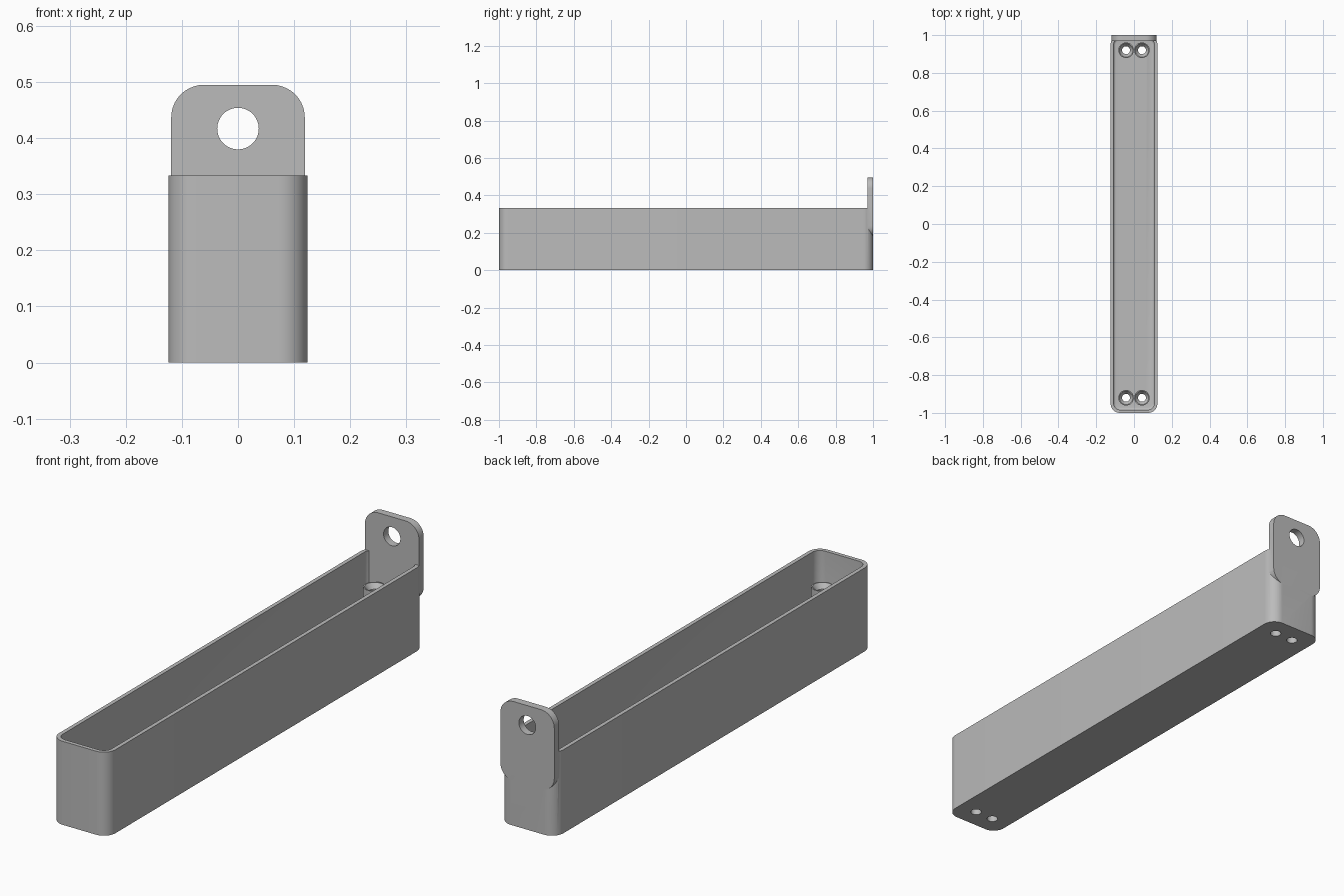
import bpy
import bmesh
from math import sin, cos, pi, radians
from mathutils import Vector

if "Cube" in bpy.data.objects:
    bpy.data.objects.remove(bpy.data.objects["Cube"], do_unlink=True)

grey = bpy.data.materials.new("plain_grey")
grey.use_nodes = True
colour = (0.5, 0.5, 0.5, 1)
grey.diffuse_color = colour
grey.node_tree.nodes["Principled BSDF"].inputs["Base Color"].default_value = colour

HALF_W, HALF_L, HEIGHT, RADIUS = 0.124, 1.0, 0.333, 0.05
WALL, FLOOR, FILLET = 0.016, 0.02, 0.012
HOLE_R, BOSS_R, BOSS_TOP = 0.021, 0.041, 0.225


def rounded_rect(hx, hy, r, steps=10):
    """Outline of a rounded rectangle, counter-clockwise."""
    pts = []
    for k, (sx, sy) in enumerate([(1, 1), (-1, 1), (-1, -1), (1, -1)]):
        for i in range(steps + 1):
            a = (k + i / steps) * pi / 2
            pts.append((sx * (hx - r) + r * cos(a), sy * (hy - r) + r * sin(a)))
    return pts


def circle(r, n=40):
    return [(r * cos(2 * pi * i / n), r * sin(2 * pi * i / n)) for i in range(n)]


def skin(name, rings, caps=True):
    """Bridge successive rings of points; cap the ends or close the loop."""
    bm = bmesh.new()
    loops = [[bm.verts.new(p) for p in ring] for ring in rings]
    pairs = list(zip(loops, loops[1:]))
    if caps:
        bm.faces.new(loops[0])
        bm.faces.new(loops[-1])
    else:
        pairs.append((loops[-1], loops[0]))
    for a, b in pairs:
        for i in range(len(a)):
            j = (i + 1) % len(a)
            bm.faces.new((a[i], a[j], b[j], b[i]))
    bmesh.ops.recalc_face_normals(bm, faces=bm.faces)
    mesh = bpy.data.meshes.new(name)
    bm.to_mesh(mesh)
    bm.free()
    mesh.materials.append(grey)
    obj = bpy.data.objects.new(name, mesh)
    bpy.context.collection.objects.link(obj)
    return obj


def level(outline, z, x=0, y=0):
    return [Vector((px + x, py + y, z)) for px, py in outline]


def upright(outline, y, z):
    return [Vector((px, y, pz + z)) for px, pz in outline]


def combine(target, tool, operation):
    """Apply a boolean and discard the tool."""
    mod = target.modifiers.new("combine", "BOOLEAN")
    mod.operation, mod.solver, mod.object = operation, "EXACT", tool
    bpy.context.view_layer.objects.active = target
    bpy.ops.object.modifier_apply(modifier=mod.name)
    bpy.data.objects.remove(tool, do_unlink=True)


def smooth(obj):
    bpy.ops.object.select_all(action="DESELECT")
    obj.select_set(True)
    bpy.context.view_layer.objects.active = obj
    bpy.ops.object.shade_smooth_by_angle(angle=radians(30))


def inset(d):
    return rounded_rect(HALF_W - d, HALF_L - d, RADIUS - d)


# Open tray with a small fillet where the walls meet the floor
rings = [level(inset(0), 0), level(inset(0), HEIGHT), level(inset(WALL), HEIGHT)]
for i in range(5):
    a = i / 4 * pi / 2
    rings.append(level(inset(WALL + FILLET * (1 - cos(a))),
                       FLOOR + FILLET * (1 - sin(a))))
tray = skin("tray", rings)

# Hanging tab, flush with the back wall
tab_low, tab_high = 0.178, 0.495
tab_outline = rounded_rect(0.119, (tab_high - tab_low) / 2, 0.058)
tab_mid = (tab_low + tab_high) / 2
tab = skin("hanging_tab", [upright(tab_outline, y, tab_mid) for y in (0.97, HALF_L)])
combine(tray, tab, "UNION")
hole = skin("tab_hole", [upright(circle(0.037, 48), y, 0.417) for y in (0.9, 1.1)])
combine(tray, hole, "DIFFERENCE")

# Screw holes through the floor, each with a countersunk boss
for end, y in (("front", -0.92), ("back", 0.92)):
    for side, x in (("left", 0.042), ("right", -0.042)):
        drill = skin("drill", [level(circle(HOLE_R), z, x, y) for z in (-0.1, 0.1)])
        combine(tray, drill, "DIFFERENCE")
        profile = [(BOSS_R, FLOOR - 0.005), (BOSS_R, BOSS_TOP), (0.036, BOSS_TOP),
                   (HOLE_R, BOSS_TOP - 0.02), (HOLE_R, FLOOR - 0.005)]
        boss = skin(f"{end}_{side}_screw_boss",
                    [level(circle(r), z, x, y) for r, z in profile], caps=False)
        smooth(boss)

smooth(tray)
